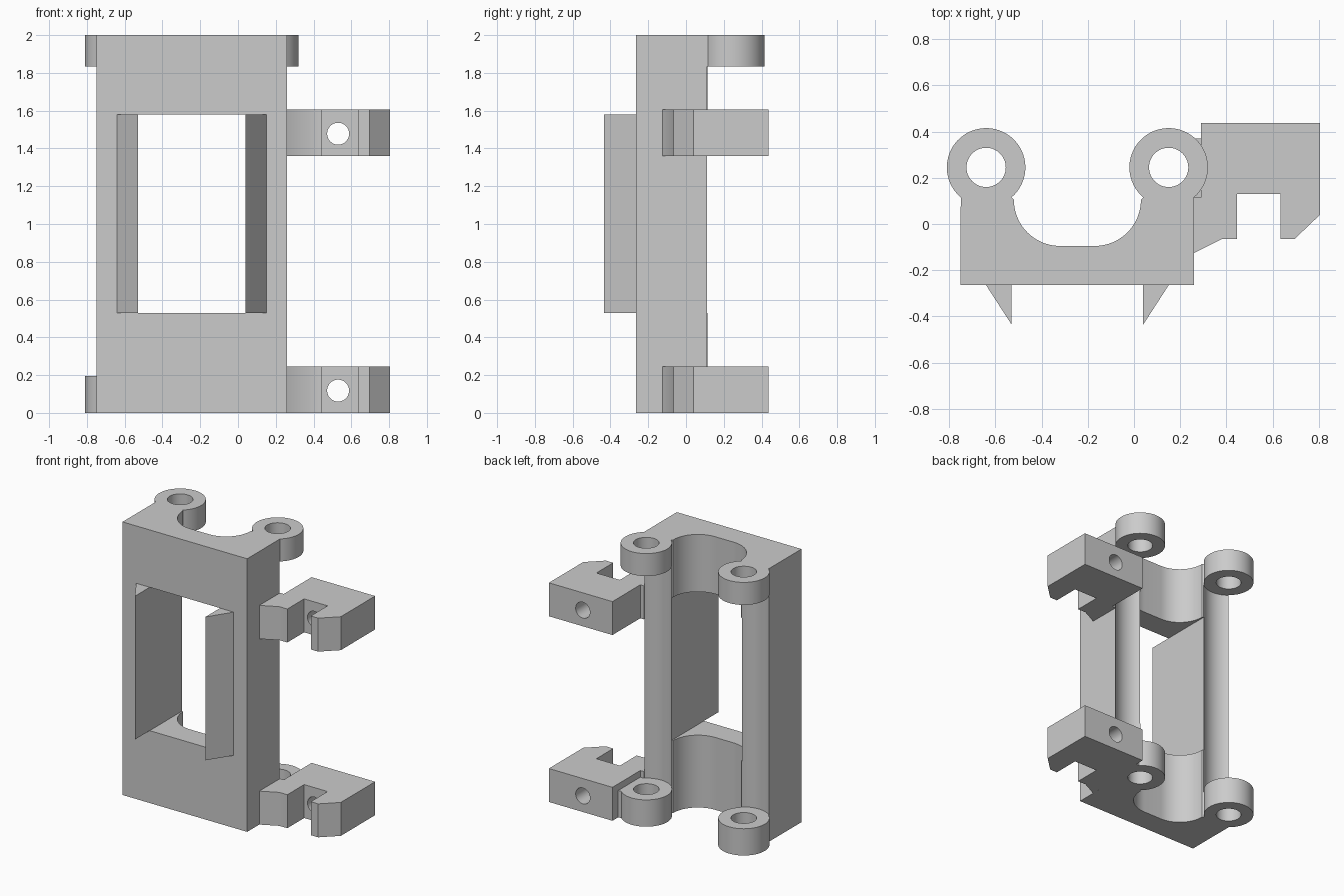
import bpy
import bmesh
from math import sin, cos, atan2, pi, radians

cube = bpy.data.objects.get("Cube")
if cube:
    bpy.data.objects.remove(cube, do_unlink=True)

# Single plain colour
GREY = (0.6, 0.6, 0.6, 1.0)
mat = bpy.data.materials.new("plain grey")
mat.use_nodes = True
mat.diffuse_color = GREY
mat.node_tree.nodes["Principled BSDF"].inputs["Base Color"].default_value = GREY


def arc(cx, cy, r, start, end, n):
    """Points along a circular arc, angles in radians."""
    return [(cx + r * cos(start + (end - start) * i / n),
             cy + r * sin(start + (end - start) * i / n)) for i in range(n + 1)]


def prism(name, outline, z0, z1):
    """Extrude a plan outline from z0 up to z1."""
    bm = bmesh.new()
    face = bm.faces.new([bm.verts.new((x, y, z0)) for x, y in outline])
    top = bmesh.ops.extrude_face_region(bm, geom=[face])["geom"]
    verts = [v for v in top if isinstance(v, bmesh.types.BMVert)]
    bmesh.ops.translate(bm, verts=verts, vec=(0, 0, z1 - z0))
    bmesh.ops.recalc_face_normals(bm, faces=bm.faces)
    mesh = bpy.data.meshes.new(name)
    bm.to_mesh(mesh)
    bm.free()
    obj = bpy.data.objects.new(name, mesh)
    bpy.context.collection.objects.link(obj)
    mesh.materials.append(mat)
    return obj


def box(name, x0, x1, y0, y1, z0, z1):
    return prism(name, [(x0, y0), (x1, y0), (x1, y1), (x0, y1)], z0, z1)


def cylinder(name, x, y, r, z0, z1):
    return prism(name, arc(x, y, r, 0, 2 * pi, 64)[:-1], z0, z1)


def activate(obj):
    bpy.ops.object.select_all(action='DESELECT')
    obj.select_set(True)
    bpy.context.view_layer.objects.active = obj


def cut(obj, cutter):
    """Subtract the cutter and remove it."""
    cutter.hide_render = True
    mod = obj.modifiers.new("cut", 'BOOLEAN')
    mod.operation = 'DIFFERENCE'
    mod.solver = 'EXACT'
    mod.object = cutter
    activate(obj)
    bpy.ops.object.modifier_apply(modifier=mod.name)
    bpy.data.objects.remove(cutter, do_unlink=True)


def smooth(obj):
    activate(obj)
    bpy.ops.object.shade_smooth_by_angle(angle=radians(30))


# Main dimensions
LEFT, RIGHT, FRONT, BACK = -0.75, 0.26, -0.265, 0.115
IN_L, IN_R = -0.53, 0.04
KNUCKLES = (-0.64, 0.15)
KY, KR, BORE = 0.245, 0.17, 0.085
WIN_LOW, WIN_HIGH = 0.53, 1.58
KN_LOW, KN_HIGH = 0.196, 1.835
CH = 0.21

# Body: plan outline with two knuckles and a rounded channel at the back
a0 = atan2(BACK - KY, 0.11)
a1 = pi - a0
outline = [(LEFT, FRONT), (RIGHT, FRONT)]
outline += arc(KNUCKLES[1], KY, KR, a0, a1, 48)
outline += arc(IN_R - CH, BACK - 0.01, CH - 0.01, 0, -pi / 2, 20)
outline += arc(IN_L + CH, BACK - 0.01, CH - 0.01, -pi / 2, -pi, 20)
outline += arc(KNUCKLES[0], KY, KR, a0, a1, 48)
body = prism("body", outline, 0, 2)

# Window, knuckle clearance and pin bores
cut(body, box("window_cutter", IN_L, IN_R, -0.6, 0.6, WIN_LOW, WIN_HIGH))
for kx in KNUCKLES:
    cut(body, cylinder("clearance_cutter", kx, KY, KR + 0.003, KN_LOW, KN_HIGH))
    cut(body, cylinder("bore_cutter", kx, KY, BORE, -0.1, 2.1))
smooth(body)

# Wedge lips beside the window
for name, x, out in (("right_lip", IN_L, -0.11), ("left_lip", IN_R, 0.11)):
    prism(name, [(x, FRONT), (x + out, FRONT), (x, -0.435)], WIN_LOW, WIN_HIGH)

# Side brackets with a slot and a screw hole
bracket = [(0.26, -0.125), (0.38, -0.065), (0.445, -0.065), (0.445, 0.13),
           (0.635, 0.13), (0.635, -0.065), (0.695, -0.065), (0.805, 0.04),
           (0.805, 0.437), (0.29, 0.437), (0.29, BACK), (0.26, BACK)]
for name, z in (("lower_bracket", 0), ("upper_bracket", 1.36)):
    arm = prism(name, bracket, z, z + 0.245)
    drill = cylinder("screw_cutter", 0, 0, 0.058, -0.6, 0.6)
    drill.rotation_euler.x = pi / 2
    drill.location = (0.53, 0, z + 0.118)
    bpy.context.view_layer.update()
    cut(arm, drill)
    smooth(arm)

# Web joining the lower bracket to its knuckle
box("bracket_web", 0.25, 0.29, BACK, 0.37, 0, KN_LOW)
